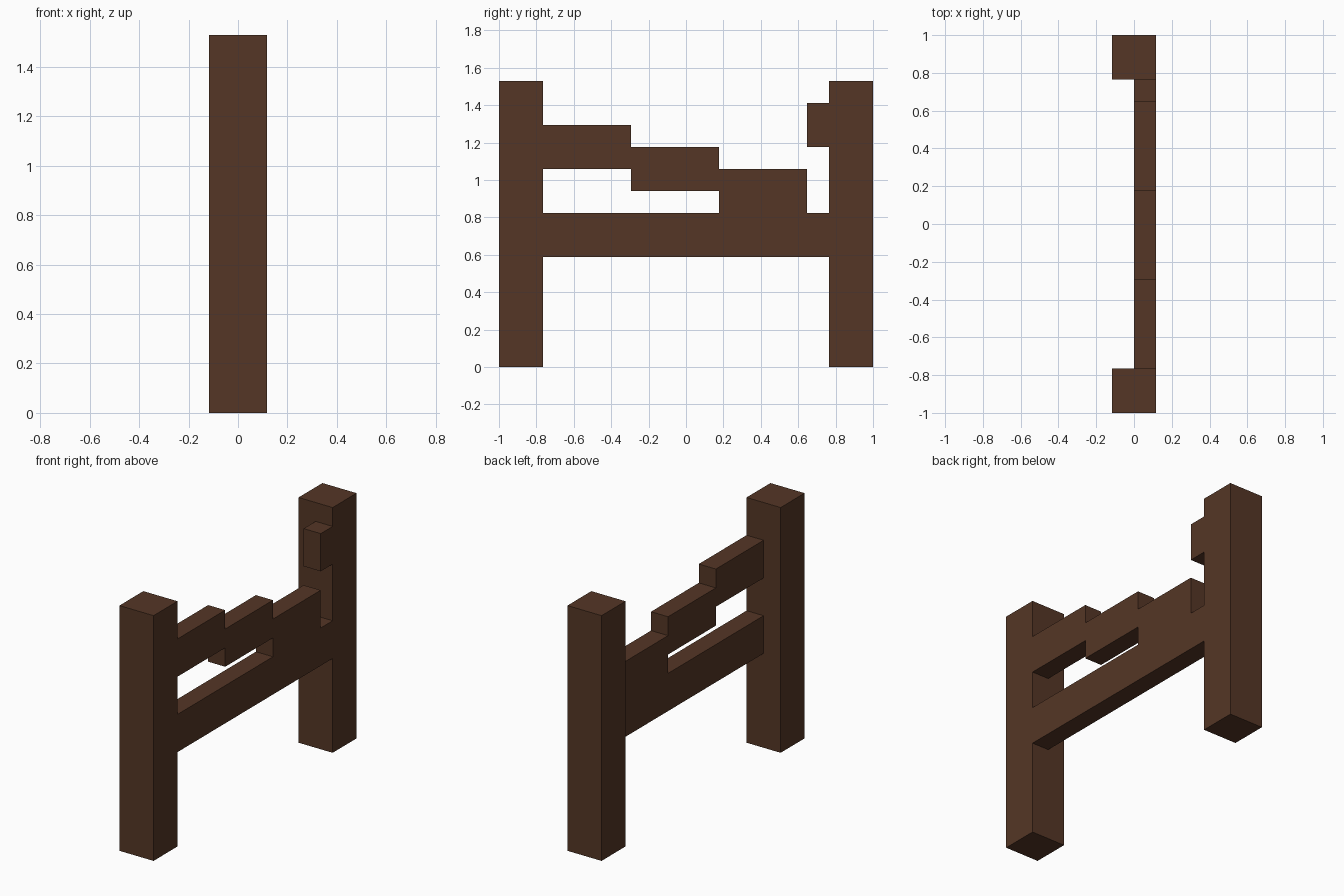
import bpy

if "Cube" in bpy.data.objects:
    bpy.data.objects.remove(bpy.data.objects["Cube"])

U = 2 / 17  # one grid unit of the model

wood = bpy.data.materials.new("dark_brown_wood")
wood.diffuse_color = (0.09, 0.037, 0.019, 1)
wood.use_nodes = True
wood.node_tree.nodes["Principled BSDF"].inputs["Base Color"].default_value = wood.diffuse_color


def box(name, x, y, z):
    """Box from (min, max) ranges given in grid units."""
    bpy.ops.mesh.primitive_cube_add(size=1)
    ob = bpy.context.object
    ob.name = name
    for v in ob.data.vertices:
        for i, (lo, hi) in enumerate((x, y, z)):
            v.co[i] = U * (hi if v.co[i] > 0 else lo)
    ob.data.materials.append(wood)
    return ob


# Square end posts
box("front_post", (-1, 1), (-8.5, -6.5), (0, 13))
box("back_post", (-1, 1), (6.5, 8.5), (0, 13))

# Straight lower rail
box("lower_rail", (0, 1), (-6.5, 6.5), (5, 7))

# Broken upper rail: three sagging pieces stepping down
for i in range(3):
    y0 = -6.5 + 4 * i
    box(f"sagging_rail_{i + 1}", (0, 1), (y0, y0 + 4), (9 - i, 11 - i))

# Stub of the broken rail left on the back post
box("rail_stub", (0, 1), (5.5, 6.5), (10, 12))
